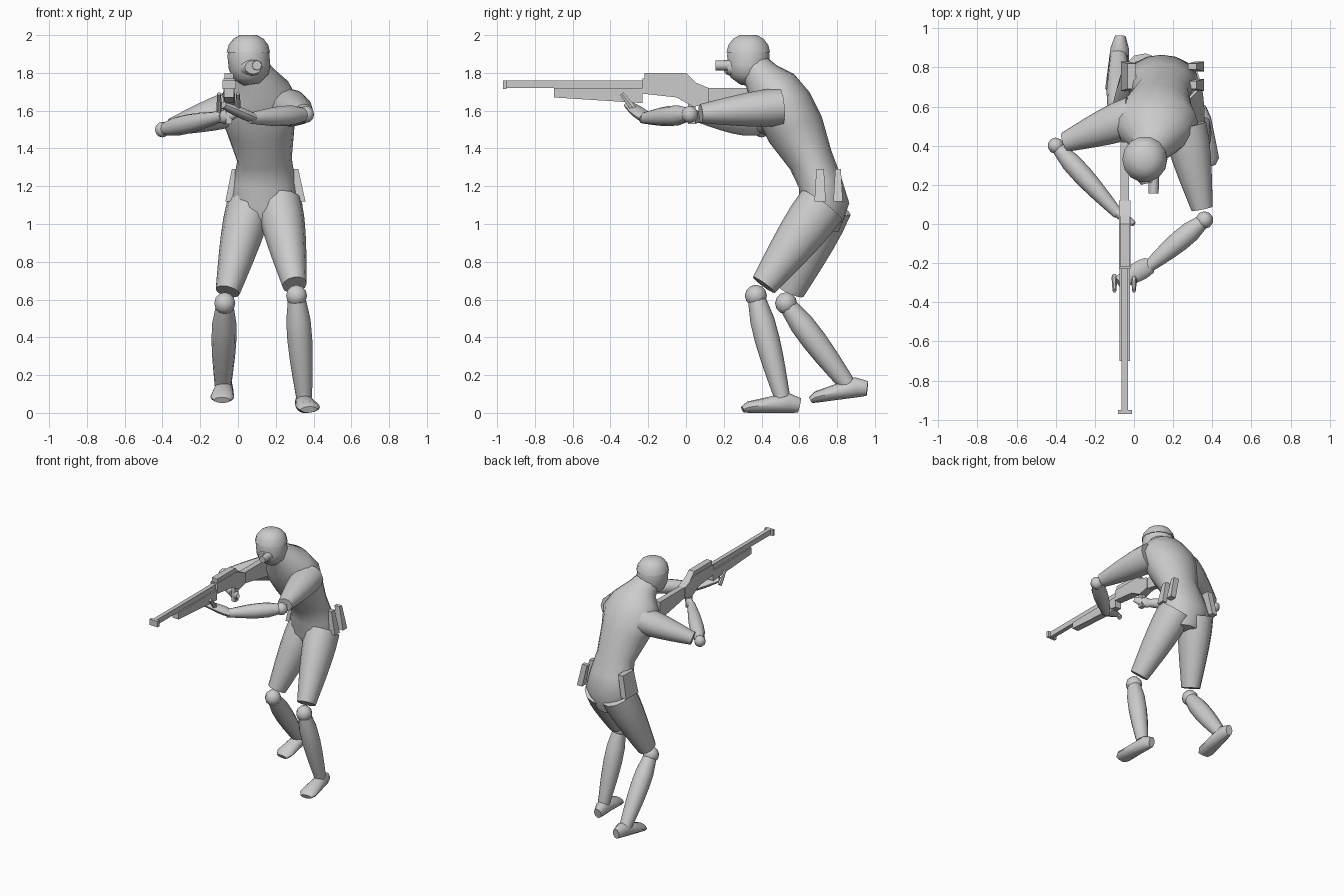
import bpy, bmesh, math
from mathutils import Vector

cube = bpy.data.objects.get("Cube")
if cube:
    bpy.data.objects.remove(cube)

SHADE = (0.6, 0.6, 0.6, 1)
grey = bpy.data.materials.new("plain grey")
grey.use_nodes = True
grey.diffuse_color = SHADE
grey.node_tree.nodes["Principled BSDF"].inputs["Base Color"].default_value = SHADE
ACROSS, UP = Vector((1, 0, 0)), Vector((0, 0, 1))


def finish(name, bm, smooth):
    bmesh.ops.recalc_face_normals(bm, faces=bm.faces)
    mesh = bpy.data.meshes.new(name)
    bm.to_mesh(mesh)
    bm.free()
    mesh.materials.append(grey)
    part = bpy.data.objects.new(name, mesh)
    bpy.context.collection.objects.link(part)
    if smooth:
        bpy.ops.object.select_all(action="DESELECT")
        part.select_set(True)
        bpy.context.view_layer.objects.active = part
        bpy.ops.object.shade_smooth_by_angle(angle=math.radians(45))


def skin(name, loops, smooth=True):
    """Bridge a list of equal point loops and cap both ends."""
    bm = bmesh.new()
    rings = [[bm.verts.new(point) for point in loop] for loop in loops]
    count = len(rings[0])
    for low, high in zip(rings, rings[1:]):
        for k in range(count):
            n = (k + 1) % count
            bm.faces.new((low[k], low[n], high[n], high[k]))
    bm.faces.new(rings[0])
    bm.faces.new(rings[-1])
    finish(name, bm, smooth)


def loft(name, centres, radii, ref=ACROSS, sides=12):
    """Skin ellipses along a path; each radius pair is (along ref, other way)."""
    path = [Vector(c) for c in centres]
    last = len(path) - 1
    loops = []
    for i, (wide, deep) in enumerate(radii):
        tangent = (path[min(i + 1, last)] - path[max(i - 1, 0)]).normalized()
        u = (ref - tangent * ref.dot(tangent)).normalized()
        v = tangent.cross(u)
        angles = [math.tau * k / sides for k in range(sides)]
        loops.append([path[i] + u * wide * math.cos(a) + v * deep * math.sin(a) for a in angles])
    skin(name, loops)


def taper(name, start, end, r_start, r_end, swell=0.0, flat=1.0, ref=ACROSS, first=0.0, final=1.0, sides=12):
    """Tapered tube over part of the line start-end, swelling in its first half."""
    start, end = Vector(start), Vector(end)
    steps = [i / 5 for i in range(6)]
    centres = [start.lerp(end, first + (final - first) * t) for t in steps]
    sizes = [r_start + (r_end - r_start) * t + swell * math.sin(math.pi * t ** 0.7) for t in steps]
    loft(name, centres, [(r, r * flat) for r in sizes], ref, sides)


def jointed(side, names, joints, root, thin, tip, ref):
    """Upper segment, ball joint and lower segment of an arm or leg."""
    top, mid, low = joints
    upper, ball, lower = [f"{side}_{n}" for n in names]
    taper(upper, top, mid, root, thin, swell=0.01, flat=1.1, ref=ref, final=0.88)
    bm = bmesh.new()
    bmesh.ops.create_uvsphere(bm, u_segments=10, v_segments=6, radius=thin * 0.9)
    bmesh.ops.translate(bm, verts=bm.verts, vec=mid)
    finish(ball, bm, True)
    taper(lower, mid, low, thin * 0.75, tip, swell=0.02, ref=ref, first=0.05)


def plate(name, outline, x, half, lean=0.0):
    """Extrude a side outline (y, z) across x; lean shifts it sideways with height."""
    base = outline[0][1]
    skin(name, [[(x + s * half + lean * (z - base), y, z) for y, z in outline] for s in (-1, 1)], False)


def bar(name, back, front, low, high, half):
    plate(name, [(back, low), (front, low), (front, high), (back, high)], GUN_X, half)


# Torso, leaning forward from the crotch to the neck
spine = [(.14, .73, .96), (.14, .73, 1.1), (.14, .71, 1.22), (.14, .66, 1.34), (.12, .58, 1.5),
         (.11, .52, 1.62), (.1, .46, 1.71), (.09, .4, 1.78), (.06, .36, 1.84)]
widths = (.1, .19, .165, .145, .18, .22, .18, .11, .09)
depths = (.08, .135, .115, .12, .155, .155, .14, .1, .08)
loft("torso", spine, list(zip(widths, depths)), sides=16)


# Head, cap and breathing mask
def dome(name, levels, grow):
    sizes = [0.115 * grow * math.sqrt(1 - 0.85 * abs(s) ** 3) for s in levels]
    centres = [(.055 - .02 * min(s, 0), .33, 1.87 + .13 * s) for s in levels]
    loft(name, centres, [(r * 0.97, r) for r in sizes], sides=14)


dome("head", (-1, -.7, -.3, .2, .6), 1)
dome("cap", (.3, .6, .85, 1), 1.04)
taper("mask", (.06, .3, 1.83), (.08, .21, 1.83), .09, .045, flat=.8)
taper("mask_filter", (.1, .25, 1.84), (.1, .155, 1.84), .028, .026, sides=8)

# Legs
leg = ("thigh", "knee", "shin")
jointed("left", leg, [(.22, .72, 1.1), (.31, .37, .62), (.35, .51, .08)], .12, .065, .042, ACROSS)
jointed("right", leg, [(.06, .75, 1.1), (-.07, .53, .58), (-.08, .87, .13)], .12, .065, .042, ACROSS)


# Feet, resting on the line from heel to toe
def foot(name, heel, toe):
    heel, toe = Vector(heel), Vector(toe)
    centres, radii = [], []
    for t in (0, .2, .5, .9, 1):
        end = 0.65 if t in (0, 1) else 1
        height = (0.06 - 0.033 * t) * end
        centres.append(heel.lerp(toe, t) + UP * height)
        radii.append(((0.042 + 0.024 * t) * end, height))
    loft(name, centres, radii)


foot("left_foot", (.34, .6, 0), (.375, .3, 0))
foot("right_foot", (-.07, .96, .09), (-.085, .66, .05))

# Arms and hands
arm = ("upper_arm", "elbow", "forearm")
jointed("right", arm, [(0, .55, 1.62), (-.4, .4, 1.5), (-.08, .05, 1.57)], .095, .046, .027, UP)
jointed("left", arm, [(.26, .5, 1.62), (.36, .02, 1.58), (.06, -.23, 1.56)], .1, .05, .028, UP)
taper("right_hand", (-.1, .07, 1.56), (0, 0, 1.59), .025, .018, swell=.015, flat=.7, ref=UP)
taper("left_hand", (.08, -.21, 1.56), (-.08, -.3, 1.63), .024, .018, swell=.006, flat=1.8, ref=UP)
for name, x in (("left_thumb", 0), ("left_fingers", -.1)):
    taper(name, (x, -.27, 1.6), (x, -.34, 1.69), .015, .01, flat=1.3, sides=6)

# Rifle
GUN_X = -.047
bar("barrel", -.95, -.2, 1.72, 1.76, .016)
bar("muzzle", -.97, -.95, 1.715, 1.76, .036)
plate("fore_end", [(-.7, 1.67), (-.23, 1.64), (-.23, 1.72), (-.7, 1.72)], GUN_X, .026)
plate("receiver", [(-.23, 1.69), (-.05, 1.67), (.04, 1.62), (.12, 1.64), (.12, 1.72), (0, 1.77), (-.23, 1.77)],
      GUN_X, .03)
plate("top_cover", [(-.22, 1.76), (.06, 1.74), (0, 1.8), (-.22, 1.8)], GUN_X, .024)
plate("stock", [(.1, 1.64), (.42, 1.58), (.42, 1.72), (.1, 1.72)], GUN_X, .022)
bar("pistol_grip", .01, .05, 1.53, 1.64, .016)


# Hip pouches, flaring outward at the bottom
def pouch(name, x, back, front, lean):
    plate(name, [(back, 1.12), (front, 1.12), (front - .01, 1.29), (back + .01, 1.29)], x, .022, lean)


pouch("left_front_pouch", .335, .68, .74, -.22)
pouch("left_rear_pouch", .335, .78, .83, -.22)
pouch("right_pouch", -.045, .68, .83, .2)
